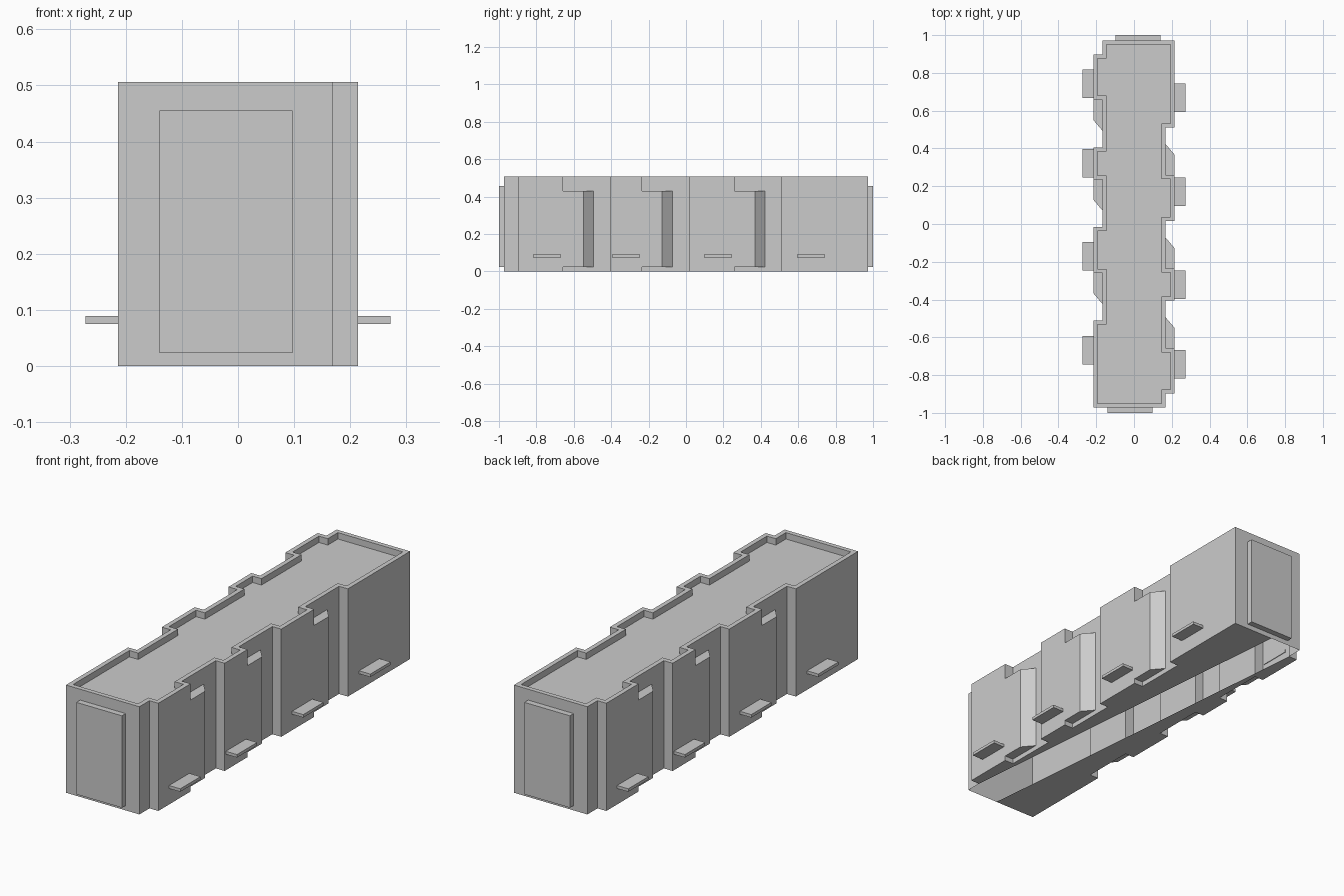
import bpy
from mathutils import Vector

if "Cube" in bpy.data.objects:
    bpy.data.objects.remove(bpy.data.objects["Cube"])

H, OUT, IN, END = 0.506, 0.214, 0.168, 0.972
RIM, DEPTH = 0.022, 0.03


def make(name, verts, faces):
    me = bpy.data.meshes.new(name)
    me.from_pydata([tuple(v) for v in verts], [], faces)
    me.update()
    ob = bpy.data.objects.new(name, me)
    bpy.context.collection.objects.link(ob)
    return ob


def prism(name, pts, z0, z1):
    n = len(pts)
    verts = [(x, y, z) for z in (z0, z1) for x, y in pts]
    faces = [(i, (i + 1) % n, n + (i + 1) % n, n + i) for i in range(n)]
    faces += [tuple(reversed(range(n))), tuple(range(n, 2 * n))]
    return make(name, verts, faces)


def turned(pts):
    return [(-x, -y) for x, y in pts]


def rect(x0, x1, y0, y1):
    return [(x0, y0), (x1, y0), (x1, y1), (x0, y1)]


# Right-hand stepped profile; the left is the same turned by 180 degrees
bumps = [(-0.897, -0.657), (-0.405, -0.235), (0.015, 0.26), (0.51, END)]
right = [(IN, -END)]
for a, b in bumps:
    right += [(IN, a), (OUT, a), (OUT, b)]
    if b != END:
        right.append((IN, b))
outline = right + turned(right)
n = len(outline)

# Inner edge of the rim: every corner is square, so add both edge normals
inner = []
for i in range(n):
    p, c, q = (Vector(outline[j % n]) for j in (i - 1, i, i + 1))
    d1, d2 = (c - p).normalized(), (q - c).normalized()
    inner.append(c + RIM * (Vector((-d1.y, d1.x)) + Vector((-d2.y, d2.x))))

# Hollow body: outer walls, rim, inner lip and sunken roof
rings = [(outline, 0), (outline, H), (inner, H), (inner, H - DEPTH)]
verts = [(p[0], p[1], z) for ring, z in rings for p in ring]
faces = [(k * n + i, k * n + (i + 1) % n, (k + 1) * n + (i + 1) % n, (k + 1) * n + i)
         for k in range(3) for i in range(n)]
faces.append(tuple(range(3 * n, 4 * n)))
make("body_shell", verts, faces)

# Partial underside: one tapering sheet along each side
sheet = right[1:] + [(0.0, END)]

wedges = [b for a, b in bumps[:3]]
tabs = [-0.817, -0.396, 0.096, 0.594]
plate = rect(-0.14, 0.097, -1.0, -END)

for side, f in (("right", list), ("left", turned)):
    make("underside_" + side, [(x, y, 0) for x, y in f(sheet)],
         [tuple(reversed(range(len(sheet))))])
    # Chamfered blocks filling the side recesses
    for i, y in enumerate(wedges):
        prof = [(IN, y), (OUT, y), (OUT, y + 0.108), (IN, y + 0.162)]
        prism(f"side_block_{side}_{i}", f(prof), 0.023, 0.43)
    # Thin foot tabs
    for i, y in enumerate(tabs):
        prism(f"foot_tab_{side}_{i}", f(rect(OUT - 0.003, 0.272, y, y + 0.15)), 0.075, 0.089)
    # Raised end panels
    prism("end_panel_" + ("front" if side == "right" else "back"), f(plate), 0.023, 0.455)
